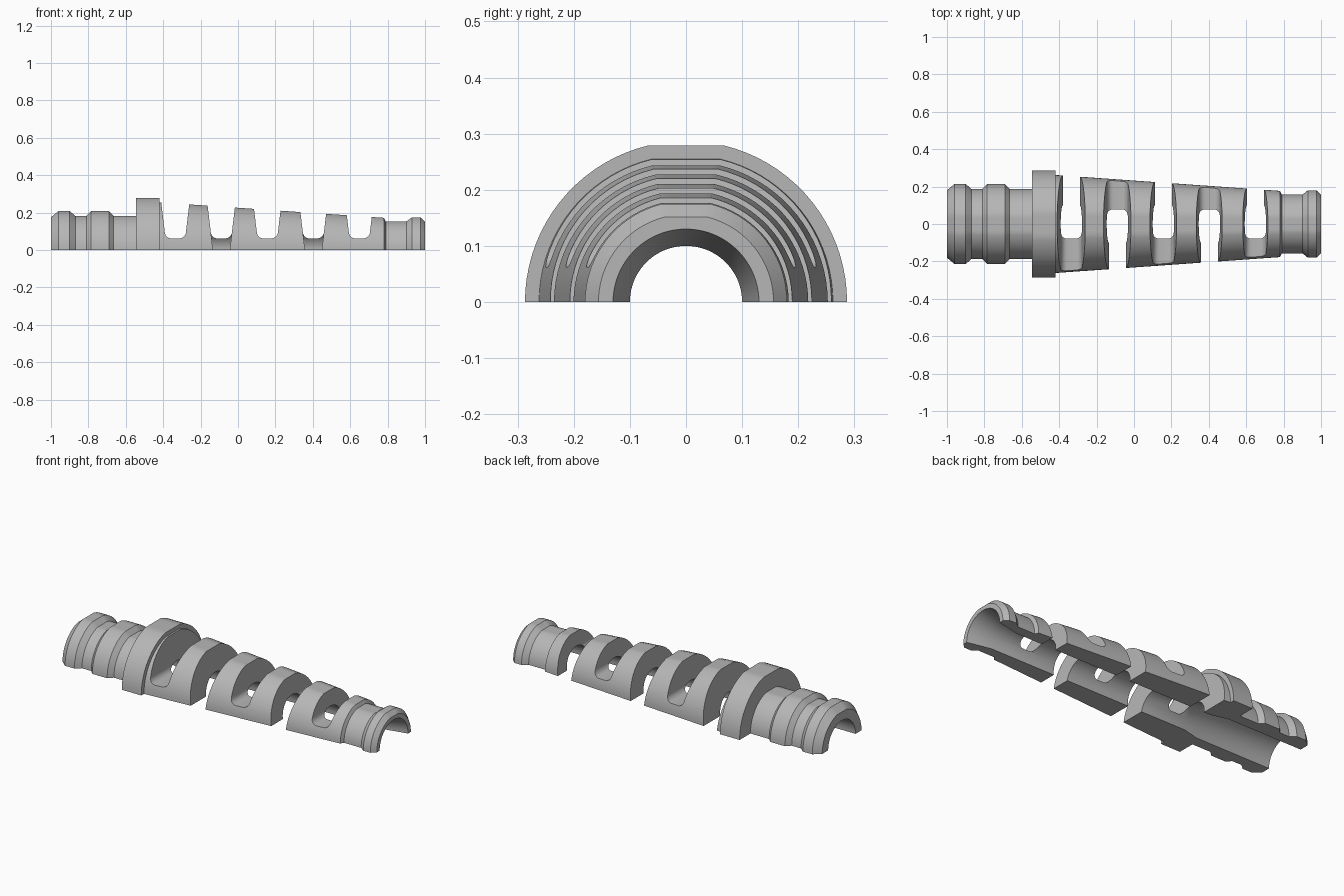
import bpy, bmesh, math

cube = bpy.data.objects.get("Cube")
if cube:
    bpy.data.objects.remove(cube)

grey = bpy.data.materials.new("plastic grey")
grey.use_nodes = True
colour = (0.47, 0.47, 0.47, 1)
grey.diffuse_color = colour
grey.node_tree.nodes["Principled BSDF"].inputs["Base Color"].default_value = colour


def make_object(name, bm):
    bmesh.ops.recalc_face_normals(bm, faces=bm.faces)
    mesh = bpy.data.meshes.new(name)
    bm.to_mesh(mesh)
    bm.free()
    mesh.materials.append(grey)
    obj = bpy.data.objects.new(name, mesh)
    bpy.context.collection.objects.link(obj)
    return obj


# Half sleeve: profile of (x, radius) swept through a half turn about x
outer = [(-1, .18), (-.96, .214), (-.9, .214), (-.87, .188), (-.81, .188),
         (-.785, .214), (-.69, .214), (-.665, .188), (-.545, .188),
         (-.545, .287), (-.42, .287), (-.42, .262), (.78, .177), (.79, .157),
         (.9, .157), (.93, .18), (.975, .18), (1, .156)]
inner = [(1, .13), (.86, .1), (-.42, .1), (-.52, .125), (-1, .125)]
FLAT = .972
edge = math.asin(FLAT)
side = [edge * i / 18 for i in range(19)]
crown = [edge + (math.pi - 2 * edge) * i / 6 for i in range(1, 6)]
angles = side + crown + [math.pi - a for a in reversed(side)]

bm = bmesh.new()
rings = []
for a in angles:
    ring = []
    for i, (x, r) in enumerate(outer + inner):
        top = FLAT if i < len(outer) else 1   # flattened crown outside only
        ring.append(bm.verts.new((x, r * math.cos(a), r * min(math.sin(a), top))))
    rings.append(ring)
n = len(rings[0])
for a, b in zip(rings, rings[1:]):
    for i in range(n):
        j = (i + 1) % n
        bm.faces.new((a[i], a[j], b[j], b[i]))
bm.faces.new(rings[0])
bm.faces.new(rings[-1])
sleeve = make_object("strain_relief_half", bm)


# Slot cutters: drafted profiles in x-z, extruded along y
def prism(name, points, y0, y1):
    bm = bmesh.new()
    face = bm.faces.new([bm.verts.new((x, y0, z)) for x, z in points])
    new = bmesh.ops.extrude_face_region(bm, geom=[face])["geom"]
    bmesh.ops.translate(bm, vec=(0, y1 - y0, 0),
                        verts=[v for v in new if isinstance(v, bmesh.types.BMVert)])
    obj = make_object(name, bm)
    obj.hide_render = True
    return obj


def half_width(z):
    return .045 + .12 * z


def mirrored(cx, right):
    return [(cx + x, z) for x, z in right] + [(cx - x, z) for x, z in reversed(right)]


cutters = []
FLOOR, ROUND, TOP = .062, .035, .35
for k in range(5):
    cx = -.335 + .246 * k
    bridge = -1 if k % 2 == 0 else 1
    # rounded slot above the bridge
    wall = half_width(FLOOR + ROUND)
    arc = [(wall - ROUND + ROUND * math.sin(t), FLOOR + ROUND - ROUND * math.cos(t))
           for t in [math.pi / 2 * i / 6 for i in range(7)]]
    upper = mirrored(cx, arc + [(half_width(TOP), TOP)])
    cutters.append(prism("slot_cutter", upper, -.4, .4))
    # open side, cut right through to the base
    through = mirrored(cx, [(half_width(-.05), -.05), (half_width(TOP), TOP)])
    cutters.append(prism("gap_cutter", through, -bridge * .01, -bridge * .41))

for cutter in cutters:
    mod = sleeve.modifiers.new("cut", "BOOLEAN")
    mod.operation = "DIFFERENCE"
    mod.solver = "EXACT"
    mod.object = cutter

# Apply the cuts, drop the cutters, smooth the curved faces
bpy.ops.object.select_all(action="DESELECT")
sleeve.select_set(True)
bpy.context.view_layer.objects.active = sleeve
for mod in list(sleeve.modifiers):
    bpy.ops.object.modifier_apply(modifier=mod.name)
for cutter in cutters:
    bpy.data.objects.remove(cutter)
bpy.ops.object.shade_smooth_by_angle(angle=math.radians(20))
